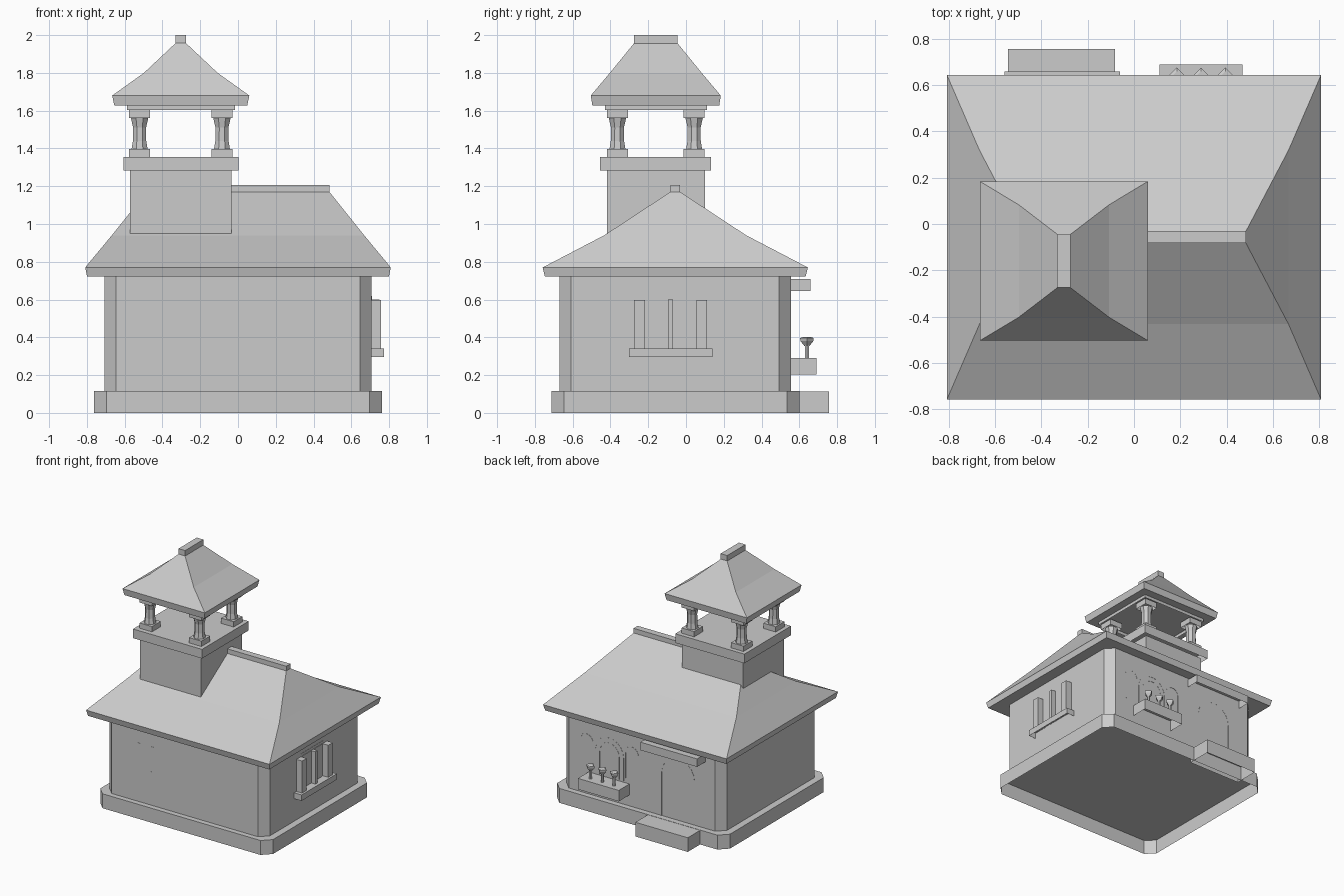
import bpy, bmesh, math

cube = bpy.data.objects.get("Cube")
if cube:
    bpy.data.objects.remove(cube, do_unlink=True)

stone = bpy.data.materials.new("plain grey")
stone.use_nodes = True
GREY = (0.6, 0.6, 0.6, 1)
stone.diffuse_color = GREY
stone.node_tree.nodes["Principled BSDF"].inputs["Base Color"].default_value = GREY


def loft(name, rings, bottom=True):
    """Skin a stack of equal-length point rings; the bottom may stay open."""
    bm = bmesh.new()
    rows = [[bm.verts.new(p) for p in ring] for ring in rings]
    n = len(rows[0])
    for low, high in zip(rows, rows[1:]):
        for i in range(n):
            j = (i + 1) % n
            bm.faces.new((low[i], low[j], high[j], high[i]))
    if bottom:
        bm.faces.new(rows[0][::-1])
    bm.faces.new(rows[-1])
    bmesh.ops.recalc_face_normals(bm, faces=bm.faces)
    mesh = bpy.data.meshes.new(name)
    bm.to_mesh(mesh)
    bm.free()
    mesh.materials.append(stone)
    obj = bpy.data.objects.new(name, mesh)
    bpy.context.collection.objects.link(obj)
    return obj


def rect(x0, x1, y0, y1, z):
    return [(x0, y0, z), (x1, y0, z), (x1, y1, z), (x0, y1, z)]


def box(name, x0, x1, y0, y1, z0, z1):
    """Block without an underside."""
    return loft(name, [rect(x0, x1, y0, y1, z) for z in (z0, z1)], bottom=False)


def chamfered(name, hx, y0, y1, z0, z1, c, bottom):
    """Block with cut vertical corners."""
    outline = [(-hx + c, y0), (hx - c, y0), (hx, y0 + c), (hx, y1 - c),
               (hx - c, y1), (-hx + c, y1), (-hx, y1 - c), (-hx, y0 + c)]
    return loft(name, [[(x, y, z) for x, y in outline] for z in (z0, z1)], bottom)


def hip_roof(name, cx, cy, levels):
    """Roof from levels of (half x, half y, height)."""
    return loft(name, [rect(cx - hx, cx + hx, cy - hy, cy + hy, z)
                       for hx, hy, z in levels])


def lathe(name, x, y, profile, sides, offset):
    turn = [math.tau * (i + offset) / sides for i in range(sides)]
    return loft(name, [[(x + r * math.cos(a), y + r * math.sin(a), z)
                        for a in turn] for r, z in profile])


BACK = 0.555


def arch_frame(name, cx, half, z0, spring, width):
    """Nearly flush round-topped surround on the back wall."""
    def path(r):
        arc = [(cx + r * math.cos(math.pi * i / 10),
                spring + r * math.sin(math.pi * i / 10)) for i in range(11)]
        return [(cx + r, z0)] + arc + [(cx - r, z0)]
    y0, y1 = BACK - 0.01, BACK + 0.0015
    rings = [[(ox, y0, oz), (ox, y1, oz), (ix, y1, iz), (ix, y0, iz)]
             for (ox, oz), (ix, iz) in zip(path(half), path(half - width))]
    return loft(name, rings)


# House body
chamfered("foundation", 0.762, -0.712, 0.6, 0, 0.115, 0.065, False)
chamfered("walls", 0.707, -0.67, BACK, 0.11, 0.725, 0.062, True)
hip_roof("main_roof", 0, -0.057,
         [(0.799, 0.69, 0.722), (0.809, 0.702, 0.77),
          (0.668, 0.376, 0.94), (0.484, 0.026, 1.17)])
box("ridge_cap", -0.484, 0.484, -0.083, -0.031, 1.165, 1.207)

# Tower
TX, TY = -0.303, -0.16
box("tower", -0.573, -0.035, -0.418, 0.1, 0.8, 1.285)
box("tower_ledge", -0.607, 0.002, -0.456, 0.132, 1.282, 1.355)
for sx, side in ((-1, "right"), (1, "left")):
    for sy, end in ((-1, "front"), (1, "back")):
        x, y = TX + sx * 0.218, TY + sy * 0.203
        tag = end + "_" + side
        box("column_base_" + tag, x - 0.055, x + 0.055,
            y - 0.055, y + 0.055, 1.355, 1.397)
        lathe("column_shaft_" + tag, x, y,
              [(0.046, 1.395), (0.038, 1.44), (0.037, 1.51), (0.05, 1.562)], 8, 0.5)
        box("column_capital_" + tag, x - 0.055, x + 0.055,
            y - 0.055, y + 0.055, 1.56, 1.606)
box("tower_beam_plate", TX - 0.285, TX + 0.287, TY - 0.27, TY + 0.27, 1.603, 1.63)
hip_roof("tower_roof", TX, TY,
         [(0.352, 0.336, 1.628), (0.363, 0.344, 1.68),
          (0.195, 0.243, 1.8), (0.028, 0.115, 1.957)])
box("tower_cap", TX - 0.029, TX + 0.029, TY - 0.115, TY + 0.115, 1.955, 2.0)

# Side window with shutters and sill
WY = -0.081
box("side_window_sill", 0.7, 0.773, WY - 0.222, WY + 0.222, 0.295, 0.342)
box("side_window_frame", 0.7, 0.709, WY - 0.138, WY + 0.138, 0.34, 0.62)
box("side_window_glass", 0.7, 0.713, WY - 0.122, WY + 0.122, 0.34, 0.6)
box("side_window_mullion", 0.7, 0.748, WY - 0.013, WY + 0.013, 0.34, 0.6)
for s, side in ((-1, "front"), (1, "back")):
    a, b = sorted((WY + s * 0.136, WY + s * 0.193))
    box("shutter_" + side, 0.7, 0.757, a, b, 0.34, 0.597)

# Nearly flush front window trim
for z in (0.38, 0.58):
    for x in (-0.4, -0.29):
        box("front_window_trim", x - 0.014, x + 0.014, -0.671, -0.66, z - 0.002, z + 0.002)

# Back door, step and canopy
box("door_step", -0.545, -0.083, 0.56, 0.756, 0, 0.113)
box("door_canopy", -0.56, -0.06, 0.545, 0.66, 0.645, 0.709)
arch_frame("door_surround", -0.315, 0.15, 0.115, 0.46, 0.01)

# Back window and flower box
WX = 0.29
arch_frame("back_window_surround", WX, 0.13, 0.3, 0.48, 0.01)
arch_frame("back_window_inner", WX, 0.09, 0.3, 0.48, 0.008)
for s in (-1, 1):
    arch_frame("back_shutter_trim", WX + s * 0.2, 0.06, 0.33, 0.53, 0.008)
box("flower_box", 0.11, 0.47, 0.55, 0.69, 0.202, 0.29)
for i in range(3):
    x = WX + (i - 1) * 0.105
    lathe("flower_stem", x, 0.64, [(0.012, 0.285), (0.012, 0.365)], 6, 0)
    lathe("flower_head", x, 0.64,
          [(0.014, 0.355), (0.034, 0.38), (0.036, 0.396), (0.02, 0.402)], 4, 0)
